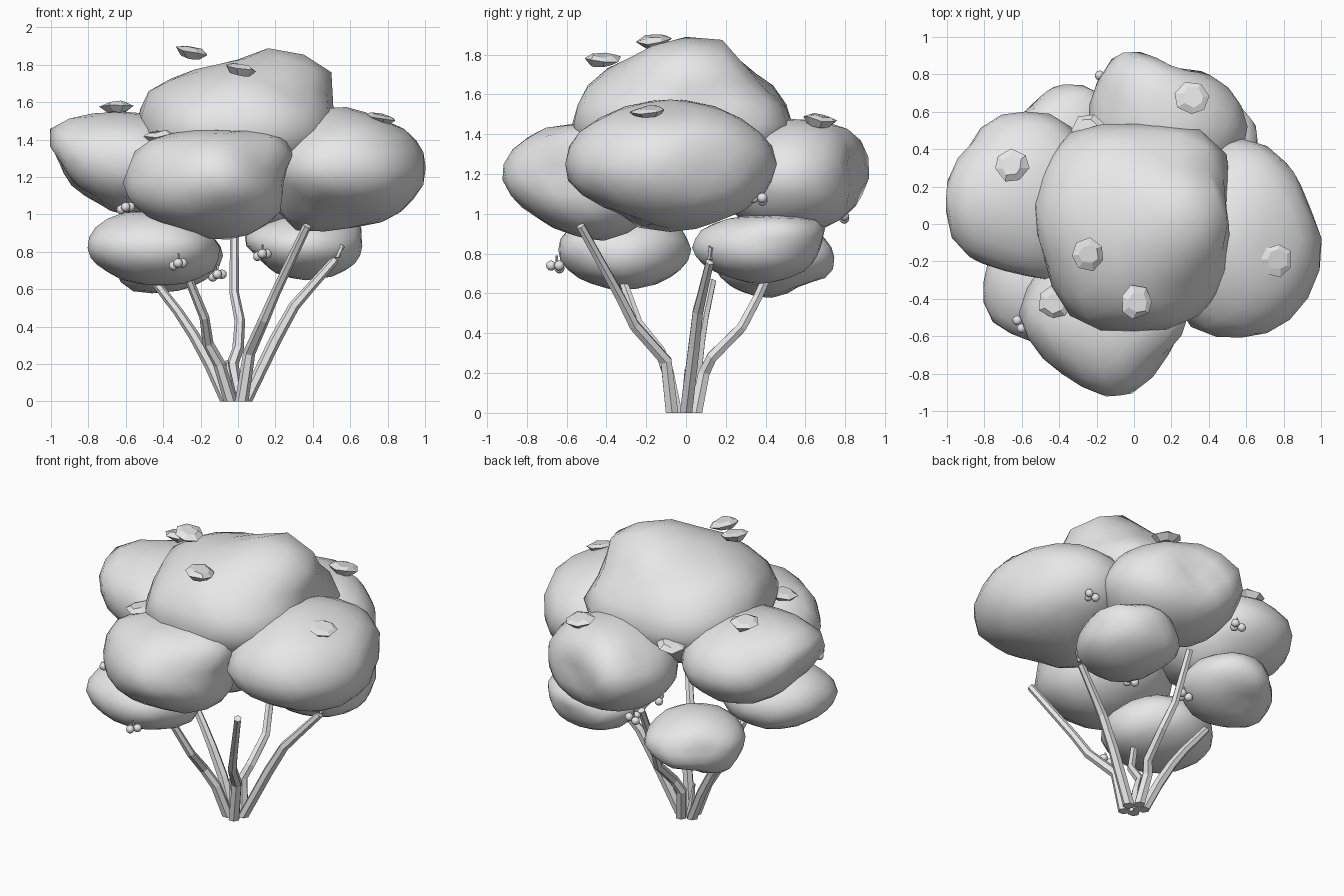
import bpy, bmesh, math, random
from mathutils import Vector, Matrix

random.seed(4)
grey = bpy.data.materials.new("pale grey")
grey.diffuse_color = (0.8, 0.8, 0.8, 1)


def finish(name, bm, smooth=True):
    bmesh.ops.recalc_face_normals(bm, faces=bm.faces)
    for f in bm.faces:
        f.smooth = smooth
    me = bpy.data.meshes.new(name)
    bm.to_mesh(me)
    bm.free()
    me.materials.append(grey)
    ob = bpy.data.objects.new(name, me)
    bpy.context.collection.objects.link(ob)
    return ob


def clump(name, centre, radii, pulls, sigma=0.42):
    """Ellipsoid whose surface is pulled through a few chosen points."""
    c = Vector(centre)
    unit = lambda v: Vector((v[0] / radii[0], v[1] / radii[1], v[2] / radii[2]))
    targets = [unit(Vector(p) - c) for p in pulls]
    dirs = [t.normalized() for t in targets]
    want = [t.length - 1 for t in targets]
    amp = [0.0] * len(dirs)

    def offset(d):
        return sum(a * math.exp(-(d.angle(t) / sigma) ** 2) for a, t in zip(amp, dirs))

    for _ in range(25):
        err = [w - offset(d) for w, d in zip(want, dirs)]
        amp = [a + 0.45 * e for a, e in zip(amp, err)]
    bm = bmesh.new()
    bmesh.ops.create_icosphere(bm, subdivisions=3, radius=1)
    for v in bm.verts:
        d = v.co.normalized()
        d = d * (1 + max(-0.28, min(0.3, offset(d)))) * random.uniform(0.985, 1.015)
        v.co = c + Vector((d.x * radii[0], d.y * radii[1], d.z * radii[2]))
    return finish(name, bm)


# Foliage clumps: crown, four around it, three low ones
clump("crown_foliage", (0, 0, 1.45), (0.52, 0.54, 0.37),
      [(0.38, 0.05, 1.9), (0.5, 0, 1.76), (0.51, 0, 1.5), (-0.1, 0, 1.8), (-0.46, 0.05, 1.67),
       (-0.54, 0.05, 1.48), (0.5, -0.3, 1.47), (0.28, -0.53, 1.45), (0, -0.57, 1.45),
       (-0.27, -0.54, 1.45), (-0.41, -0.38, 1.47), (-0.49, -0.15, 1.5), (0.05, -0.32, 1.77),
       (0.1, 0.24, 1.8), (0.1, 0.42, 1.63), (0.43, 0.46, 1.45), (0, 0.54, 1.45),
       (-0.25, 0.52, 1.45), (-0.42, 0.42, 1.45), (0.51, 0.25, 1.45), (0.15, -0.5, 1.62)])
clump("front_foliage", (-0.15, -0.48, 1.17), (0.42, 0.41, 0.28),
      [(-0.12, -0.93, 1.2), (-0.27, -0.87, 1.2), (-0.48, -0.72, 1.2), (-0.61, -0.45, 1.15),
       (-0.52, -0.5, 1.37), (0.29, -0.5, 1.33), (0.2, -0.66, 1.22), (0.07, -0.84, 1.2),
       (0.24, -0.5, 1.42), (-0.36, -0.5, 1.43), (-0.1, -0.55, 1.45), (-0.1, -0.78, 1.4),
       (0.17, -0.5, 0.95), (-0.05, -0.4, 0.87), (-0.3, -0.5, 0.92), (-0.52, -0.5, 1.01),
       (-0.15, -0.78, 1.0), (0.24, -0.45, 1.15)])
clump("right_foliage", (0.58, -0.08, 1.25), (0.42, 0.52, 0.32),
      [(1.0, -0.08, 1.23), (0.93, 0.1, 1.23), (0.95, -0.35, 1.25), (0.81, -0.54, 1.25),
       (0.5, -0.61, 1.25), (0.28, -0.52, 1.25), (0.81, 0.34, 1.25), (0.63, 0.45, 1.25),
       (0.44, 0.44, 1.25), (0.91, -0.08, 1.44), (0.72, -0.08, 1.53), (0.53, -0.08, 1.58),
       (0.95, -0.1, 1.09), (0.84, -0.1, 0.99), (0.6, 0, 0.93), (0.3, -0.1, 0.92),
       (0.58, -0.4, 1.5), (0.58, 0.32, 1.45), (0.58, 0.22, 0.98), (0.58, -0.32, 1.0)])
clump("left_foliage", (-0.58, 0.15, 1.28), (0.4, 0.44, 0.27),
      [(-1.0, 0.25, 1.38), (-0.99, -0.03, 1.37), (-0.94, 0.1, 1.5), (-0.8, 0.15, 1.54),
       (-0.58, 0.15, 1.55), (-0.88, 0.42, 1.32), (-0.78, 0.55, 1.3), (-0.58, 0.6, 1.28),
       (-0.4, 0.57, 1.28), (-0.88, -0.18, 1.3), (-0.62, -0.26, 1.28), (-0.42, -0.3, 1.28),
       (-0.94, 0.1, 1.28), (-0.8, 0.1, 1.11), (-0.6, 0.1, 1.0), (-0.35, 0.2, 1.0)])
clump("back_foliage", (0.18, 0.52, 1.18), (0.41, 0.36, 0.29),
      [(0, 0.94, 1.22), (0.15, 0.86, 1.2), (0.4, 0.8, 1.2), (0.53, 0.7, 1.2), (0.6, 0.48, 1.2),
       (-0.2, 0.74, 1.2), (-0.25, 0.5, 1.18), (0.2, 0.55, 1.48), (0.05, 0.83, 1.42),
       (0, 0.8, 1.0), (0.2, 0.55, 0.9), (0.4, 0.65, 1.42)])
clump("low_front_left_foliage", (-0.45, -0.31, 0.82), (0.34, 0.33, 0.2),
      [(-0.8, -0.3, 0.87), (-0.78, -0.5, 0.84), (-0.55, -0.63, 0.82), (-0.25, -0.6, 0.82),
       (-0.1, -0.3, 0.77), (-0.72, -0.3, 0.97), (-0.6, -0.3, 1.01), (-0.4, -0.3, 1.01),
       (-0.2, -0.3, 0.94), (-0.68, -0.3, 0.68), (-0.4, -0.3, 0.62), (-0.17, -0.3, 0.67),
       (-0.4, 0.02, 0.82)])
clump("low_right_foliage", (0.36, 0.37, 0.83), (0.3, 0.33, 0.17),
      [(0.66, 0.42, 0.86), (0.62, 0.55, 0.95), (0.63, 0.4, 0.74), (0.36, 0.03, 0.85),
       (0.36, 0.7, 0.91), (0.36, 0.67, 0.97), (0.36, 0.66, 0.8), (0.36, 0.55, 0.69),
       (0.36, 0.4, 0.65), (0.36, 0.12, 0.72), (0.03, 0.4, 0.88), (0.12, 0.35, 0.77),
       (0.5, 0.35, 0.67), (0.4, 0.35, 0.99), (0.62, 0.37, 0.96)])
clump("low_back_left_foliage", (-0.38, 0.43, 0.78), (0.29, 0.29, 0.19),
      [(-0.38, 0.14, 0.75), (-0.42, 0.35, 0.585), (-0.38, 0.2, 0.65), (-0.38, 0.72, 0.69),
       (-0.35, 0.72, 0.85), (-0.38, 0.6, 0.65), (-0.55, 0.62, 0.8), (-0.18, 0.7, 0.8),
       (-0.58, 0.43, 0.6), (-0.68, 0.4, 0.82), (-0.08, 0.4, 0.78)])

# Kinked stems fanning out from the base
STEMS = [
    [(-0.06, 0.02, 0), (-0.15, 0.05, 0.2), (-0.24, 0.07, 0.36), (-0.32, 0.09, 0.48), (-0.46, 0.13, 0.66)],
    [(-0.04, -0.05, 0), (-0.1, -0.09, 0.2), (-0.16, -0.13, 0.31), (-0.18, -0.24, 0.45), (-0.27, -0.32, 0.67)],
    [(0, 0.05, 0), (-0.03, 0.09, 0.2), (0.0, 0.13, 0.28), (0.01, 0.28, 0.43), (-0.02, 0.36, 0.58), (-0.02, 0.5, 0.89)],
    [(0.02, -0.07, 0), (0.06, -0.1, 0.26), (0.14, -0.26, 0.44), (0.2, -0.33, 0.58), (0.37, -0.53, 0.94)],
    [(0.04, 0, 0), (0.2, 0.04, 0.33), (0.3, 0.06, 0.51), (0.37, 0.08, 0.59), (0.52, 0.12, 0.76)],
]


def stem(name, pts, r0=0.036, r1=0.023, sides=6):
    pts = [Vector(p) for p in pts]
    bm = bmesh.new()
    rings = []
    for i, p in enumerate(pts):
        r = r0 + (r1 - r0) * i / (len(pts) - 1)
        along = pts[min(i + 1, len(pts) - 1)] - pts[max(i - 1, 0)]
        if i == 0:
            along = Vector((0, 0, 1))
        turn = Vector((0, 0, 1)).rotation_difference(along)
        rings.append([bm.verts.new(p + turn @ Vector((r * math.cos(a), r * math.sin(a), 0)))
                      for a in (math.tau * j / sides for j in range(sides))])
    for a, b in zip(rings, rings[1:]):
        for j in range(sides):
            k = (j + 1) % sides
            bm.faces.new((a[j], a[k], b[k], b[j]))
    bm.faces.new(rings[0])
    bm.faces.new(rings[-1])
    return finish(name, bm, False)


for n, pts in enumerate(STEMS):
    stem(f"stem_{n + 1}", pts)
stem("twig_right", [(0.53, 0.12, 0.77), (0.555, 0.13, 0.835)], 0.014, 0.018)
stem("twig_base", [(-0.03, 0, 0), (-0.06, 0.0, 0.22)], 0.03, 0.008)

# Flat faceted leaves on the foliage: position, then the lean of their normal
LEAVES = [((-0.65, 0.31, 1.56), (-0.1, 0.1)), ((0.31, 0.67, 1.46), (0.1, 0.2)),
          ((-0.25, -0.16, 1.855), (0.2, -0.1)), ((0.01, -0.42, 1.765), (0.25, 0)),
          ((0.76, -0.19, 1.5), (0.2, -0.1)), ((-0.42, -0.42, 1.41), (-0.1, -0.15)),
          ((-0.24, 0.5, 1.38), (-0.15, 0.2))]
for n, (p, lean) in enumerate(LEAVES):
    bm = bmesh.new()
    bmesh.ops.create_cone(bm, cap_ends=True, segments=7, radius1=0.05, radius2=0.09, depth=0.035)
    top = [f for f in bm.faces if f.normal.z > 0.9]
    ext = bmesh.ops.extrude_face_region(bm, geom=top)
    bmesh.ops.delete(bm, geom=top, context="FACES")
    for v in (g for g in ext["geom"] if isinstance(g, bmesh.types.BMVert)):
        v.co = Vector((v.co.x * 0.6, v.co.y * 0.6, v.co.z + 0.018))
    for v in bm.verts:
        v.co += Vector([random.uniform(-0.008, 0.008) for _ in range(3)])
    tilt = Vector((0, 0, 1)).rotation_difference(Vector((*lean, 1))).to_matrix().to_4x4()
    bm.transform(Matrix.Translation(p) @ tilt @ Matrix.Rotation(n * 0.4, 4, "Z"))
    finish(f"leaf_{n + 1}", bm, False)

# Berry clusters of three under the foliage
BERRIES = [(-0.6, -0.53, 1.04), (-0.32, -0.65, 0.74), (-0.11, 0.34, 0.68), (0.13, 0.12, 0.79),
           (0.65, 0.37, 1.08), (-0.16, 0.78, 0.99)]
for n, (x, y, z) in enumerate(BERRIES):
    bm = bmesh.new()
    for k in range(3):
        a = math.tau * k / 3 + 0.5
        bmesh.ops.create_icosphere(bm, subdivisions=2, radius=0.026, matrix=Matrix.Translation(
            (x + 0.028 * math.cos(a), y + 0.028 * math.sin(a), z - 0.014 * (k % 2))))
    finish(f"berry_cluster_{n + 1}", bm)
    stem(f"berry_stalk_{n + 1}", [(x, y, z), (x, y, z + 0.05)], 0.006, 0.006, 5)
